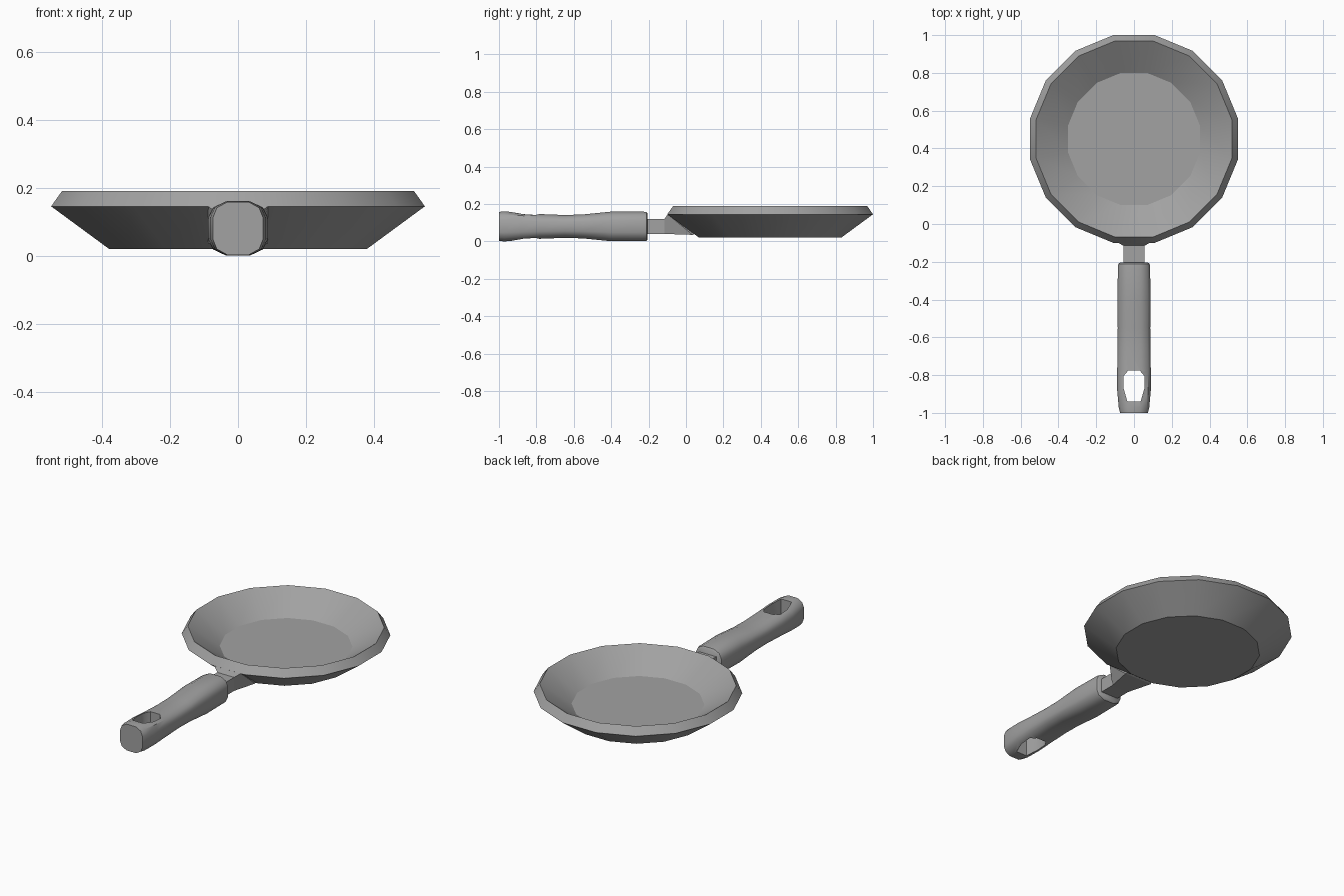
import bpy, bmesh, math

if "Cube" in bpy.data.objects:
    bpy.data.objects.remove(bpy.data.objects["Cube"])

gray = bpy.data.materials.new("gray_metal")
gray.diffuse_color = (0.36, 0.36, 0.36, 1)
gray.use_nodes = True
gray.node_tree.nodes["Principled BSDF"].inputs["Base Color"].default_value = gray.diffuse_color


def make_object(name, rings, close_loop=False):
    """Skin a list of equal-length vertex rings; cap the ends unless looped."""
    bm = bmesh.new()
    vr = [[bm.verts.new(p) for p in ring] for ring in rings]
    n = len(vr[0])
    for a, b in zip(vr, vr[1:]):
        for i in range(n):
            j = (i + 1) % n
            bm.faces.new((a[i], a[j], b[j], b[i]))
    bm.faces.new(vr[0])
    bm.faces.new(vr[-1])
    bmesh.ops.recalc_face_normals(bm, faces=bm.faces)
    me = bpy.data.meshes.new(name)
    bm.to_mesh(me)
    bm.free()
    me.materials.append(gray)
    ob = bpy.data.objects.new(name, me)
    bpy.context.collection.objects.link(ob)
    return ob


def activate(ob):
    bpy.ops.object.select_all(action='DESELECT')
    ob.select_set(True)
    bpy.context.view_layer.objects.active = ob


def smooth(ob, deg):
    activate(ob)
    bpy.ops.object.shade_smooth_by_angle(angle=math.radians(deg))


# Pan: 16-sided dish, flats facing the axes (radius to flat, height)
SIDES = 16
profile = [(0.38, 0.02), (0.55, 0.145), (0.518, 0.19), (0.35, 0.075)]


def pan_ring(r, z):
    r /= math.cos(math.pi / SIDES)
    angles = [(i + 0.5) * 2 * math.pi / SIDES for i in range(SIDES)]
    return [(r * math.cos(a), 0.45 + r * math.sin(a), z) for a in angles]


pan = make_object("pan_dish", [pan_ring(r, z) for r, z in profile])
smooth(pan, 28)


# Neck: flat bar flaring out into the front facet of the pan
def neck_ring(w, y_bottom, y_top, z0, z1):
    return [(-w, y_bottom, z0), (w, y_bottom, z0), (w, y_top, z1), (-w, y_top, z1)]


make_object("neck", [
    neck_ring(0.055, -0.24, -0.24, 0.04, 0.12),
    neck_ring(0.055, -0.115, -0.115, 0.04, 0.12),
    neck_ring(0.088, 0.035, -0.098, 0.035, 0.145),
    neck_ring(0.075, 0.06, -0.07, 0.045, 0.145),
])

# Handle: rounded section lofted along y (y, half width, half height)
quarter = [(1, 0.4), (0.84, 0.78), (0.42, 1)]
section = (quarter + [(-x, z) for x, z in reversed(quarter)]
           + [(-x, -z) for x, z in quarter]
           + [(x, -z) for x, z in reversed(quarter)])
stations = [(-1.0, 0.074, 0.078), (-0.97, 0.081, 0.08), (-0.88, 0.089, 0.074),
            (-0.78, 0.089, 0.066), (-0.65, 0.087, 0.061), (-0.55, 0.086, 0.064),
            (-0.40, 0.088, 0.079), (-0.23, 0.085, 0.079), (-0.212, 0.083, 0.077),
            (-0.205, 0.075, 0.069)]
handle = make_object("handle", [
    [(x * w, y, 0.08 + z * h) for x, z in section] for y, w, h in stations])

# Hanging hole through the handle
hole = [(0.03, -0.775), (0.055, -0.805), (0.055, -0.87), (0.035, -0.94)]
outline = hole + [(-x, y) for x, y in reversed(hole)]
cutter = make_object("hole_cutter", [[(x, y, z) for x, y in outline] for z in (-0.1, 0.3)])
cutter.hide_render = True
mod = handle.modifiers.new("hole", 'BOOLEAN')
mod.operation = 'DIFFERENCE'
mod.solver = 'EXACT'
mod.object = cutter
activate(handle)
bpy.ops.object.modifier_apply(modifier=mod.name)
bpy.data.objects.remove(cutter)
smooth(handle, 40)
